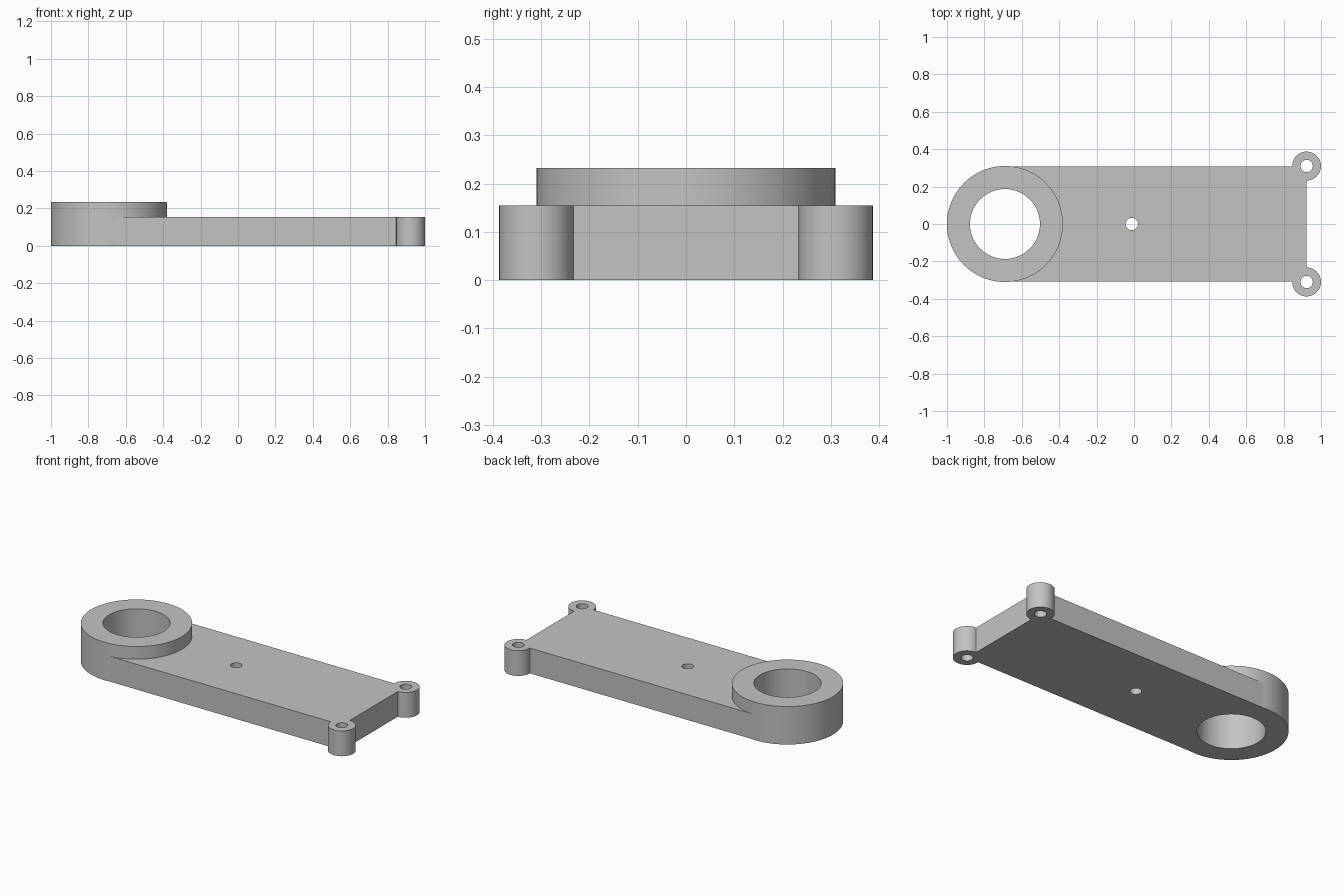
import bpy
import math

default = bpy.data.objects.get("Cube")
if default:
    bpy.data.objects.remove(default, do_unlink=True)

# Material
GREY = (0.55, 0.55, 0.55, 1)
grey = bpy.data.materials.new("light_grey")
grey.use_nodes = True
grey.diffuse_color = GREY
grey.node_tree.nodes["Principled BSDF"].inputs["Base Color"].default_value = GREY

# Main dimensions
PLATE_H, BOSS_H = 0.155, 0.233
BOSS_X, BOSS_R, BORE_R = -0.69, 0.31, 0.187
LUG_X, LUG_Y, LUG_R = 0.923, 0.31, 0.077
PIN_X, PIN_R = -0.012, 0.033
HALF_W = 0.308


def cylinder(name, x, y, radius, z0, z1, sides):
    bpy.ops.mesh.primitive_cylinder_add(
        vertices=sides, radius=radius, depth=z1 - z0, location=(x, y, (z0 + z1) / 2))
    obj = bpy.context.object
    obj.name = name
    obj.data.materials.append(grey)
    return obj


def combine(target, other, operation):
    mod = target.modifiers.new(operation.title(), "BOOLEAN")
    mod.operation = operation
    mod.solver = "EXACT"
    mod.object = other
    other.hide_render = True
    bpy.ops.object.select_all(action="DESELECT")
    bpy.context.view_layer.objects.active = target
    target.select_set(True)
    bpy.ops.object.modifier_apply(modifier=mod.name)
    bpy.data.objects.remove(other, do_unlink=True)


# Flat arm plate
bpy.ops.mesh.primitive_cube_add(size=1, location=((BOSS_X + LUG_X) / 2, 0, PLATE_H / 2))
arm = bpy.context.object
arm.name = "lever_arm"
arm.scale = (LUG_X - BOSS_X, 2 * HALF_W, PLATE_H)
bpy.ops.object.transform_apply(location=True, rotation=False, scale=True)
arm.data.materials.append(grey)

# Raised boss and the two corner lugs
combine(arm, cylinder("boss", BOSS_X, 0, BOSS_R, 0, BOSS_H, 96), "UNION")
for side in (-1, 1):
    combine(arm, cylinder("lug", LUG_X, side * LUG_Y, LUG_R, 0, PLATE_H, 48), "UNION")

# Through holes: large bore, centre pin hole, lug holes
holes = [(BOSS_X, 0, BORE_R, 96), (PIN_X, 0, PIN_R, 32),
         (LUG_X, LUG_Y, PIN_R, 32), (LUG_X, -LUG_Y, PIN_R, 32)]
for x, y, radius, sides in holes:
    combine(arm, cylinder("hole_cutter", x, y, radius, -0.1, 0.4, sides), "DIFFERENCE")

# Smooth round walls, flat plate faces
arm.select_set(True)
bpy.context.view_layer.objects.active = arm
bpy.ops.object.shade_smooth_by_angle(angle=math.radians(30))
for face in arm.data.polygons:
    if abs(face.normal.z) > 0.9 or face.area > 0.05:
        face.use_smooth = False
